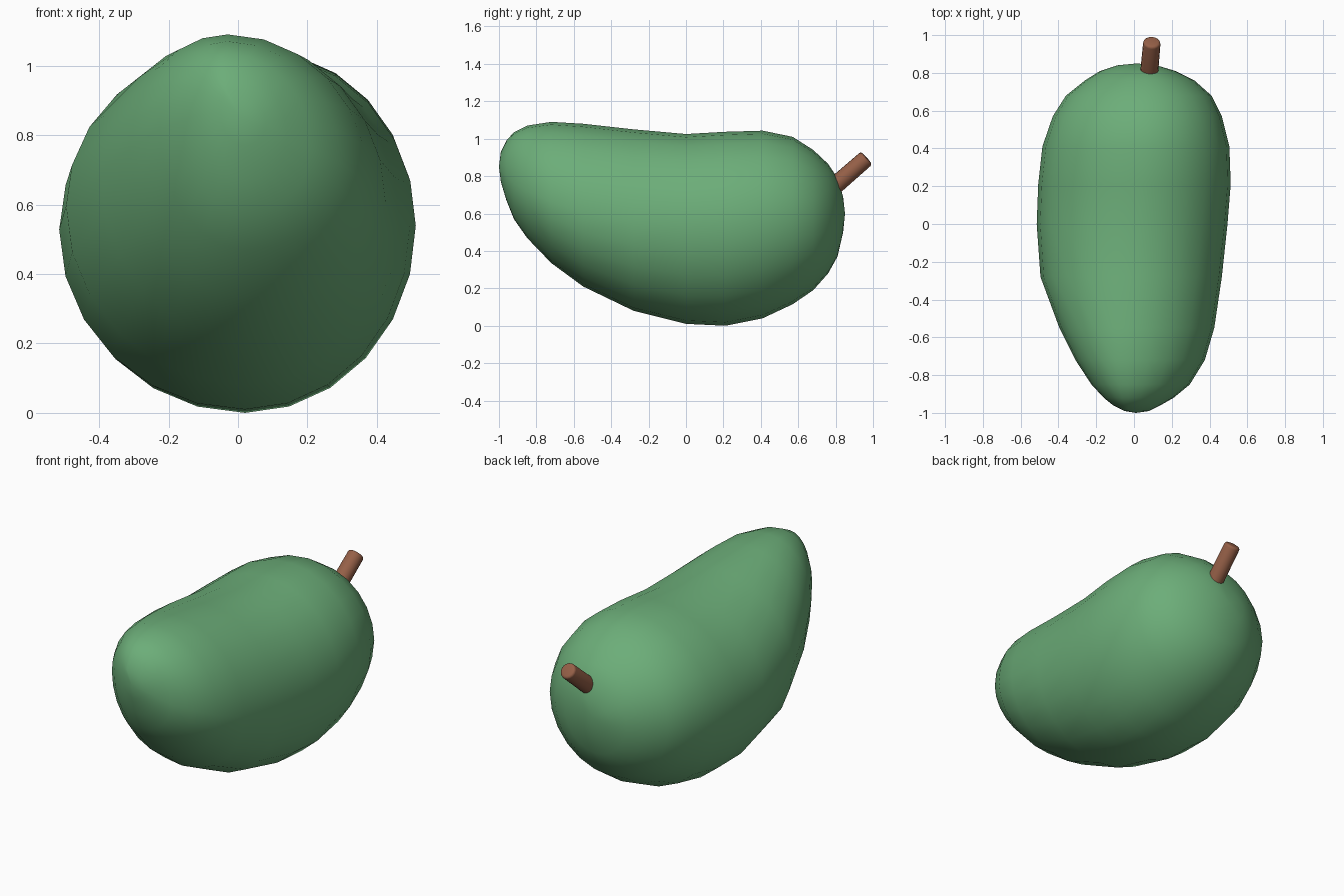
import bpy, bmesh, math
from mathutils import Vector

if "Cube" in bpy.data.objects:
    bpy.data.objects.remove(bpy.data.objects["Cube"])


def material(name, rgb):
    m = bpy.data.materials.new(name)
    m.diffuse_color = (*rgb, 1)
    m.use_nodes = True
    m.node_tree.nodes["Principled BSDF"].inputs["Base Color"].default_value = m.diffuse_color
    return m


def finish(bm, name, mat, angle):
    bmesh.ops.recalc_face_normals(bm, faces=bm.faces[:])
    me = bpy.data.meshes.new(name)
    bm.to_mesh(me)
    bm.free()
    me.materials.append(mat)
    ob = bpy.data.objects.new(name, me)
    bpy.context.collection.objects.link(ob)
    bpy.ops.object.select_all(action='DESELECT')
    ob.select_set(True)
    bpy.context.view_layer.objects.active = ob
    bpy.ops.object.shade_smooth_by_angle(angle=math.radians(angle))
    return ob


green = material("leaf green", (0.15, 0.42, 0.19))
brown = material("stem brown", (0.30, 0.115, 0.063))

# Fruit cross-sections along y: y, left x, right x, bottom z, top z
SECTIONS = [
    (-0.99, -0.05, 0.08, 0.77, 0.93),
    (-0.96, -0.11, 0.14, 0.67, 0.99),
    (-0.92, -0.16, 0.21, 0.57, 1.035),
    (-0.85, -0.225, 0.295, 0.47, 1.07),
    (-0.72, -0.31, 0.375, 0.335, 1.09),
    (-0.55, -0.395, 0.425, 0.21, 1.08),
    (-0.28, -0.495, 0.465, 0.08, 1.05),
    (0.0, -0.515, 0.495, 0.01, 1.025),
    (0.21, -0.507, 0.512, 0.0, 1.037),
    (0.41, -0.485, 0.505, 0.04, 1.043),
    (0.57, -0.43, 0.465, 0.115, 1.01),
    (0.68, -0.36, 0.41, 0.19, 0.94),
    (0.76, -0.26, 0.32, 0.28, 0.865),
    (0.81, -0.18, 0.22, 0.37, 0.79),
    (0.84, -0.09, 0.12, 0.50, 0.69),
]
SIDES = 24


def ring(bm, y, xl, xr, zb, zt):
    # Four quarter ellipses; the section leans gradually toward the tip
    t = max(0, -y)
    zl = zb + (zt - zb) * (0.51 + 0.08 * t)
    zr = zb + (zt - zb) * (0.52 - 0.12 * t)
    xt = min(0.057, max(-0.03, 0.03 + 0.09 * y))
    out = []
    for i in range(SIDES):
        a = math.tau * i / SIDES
        c, s = math.cos(a), math.sin(a)
        xm = xt if s > 0 else 0.02
        zm = zr if c > 0 else zl
        x = xm + ((xr - xm) * c if c > 0 else (xm - xl) * c)
        z = zm + ((zt - zm) * s if s > 0 else (zm - zb) * s)
        out.append(bm.verts.new((x, y, z)))
    return out


# Fruit body, lofted and closed at both ends
bm = bmesh.new()
rings = [ring(bm, *s) for s in SECTIONS]
for a, b in zip(rings, rings[1:]):
    for i in range(SIDES):
        j = (i + 1) % SIDES
        bm.faces.new((a[i], a[j], b[j], b[i]))
for r, tip in ((rings[0], (0.01, -1.0, 0.85)), (rings[-1], (0.015, 0.85, 0.6))):
    v = bm.verts.new(tip)
    for i in range(SIDES):
        bm.faces.new((r[i], r[(i + 1) % SIDES], v))
finish(bm, "fruit_body", green, 180)

# Stem: tilted cylinder with a softened end
start, end = Vector((0.075, 0.74, 0.70)), Vector((0.095, 0.966, 0.897))
axis = end - start
bm = bmesh.new()
bmesh.ops.create_cone(bm, cap_ends=True, segments=16, radius1=0.048,
                      radius2=0.046, depth=axis.length)
top = [e for e in bm.edges if all(v.co.z > 0 for v in e.verts)]
bmesh.ops.bevel(bm, geom=top, offset=0.014, segments=3, profile=0.5, affect='EDGES')
rot = axis.to_track_quat('Z', 'Y')
for v in bm.verts:
    v.co = rot @ v.co + (start + end) / 2
finish(bm, "stem", brown, 40)
